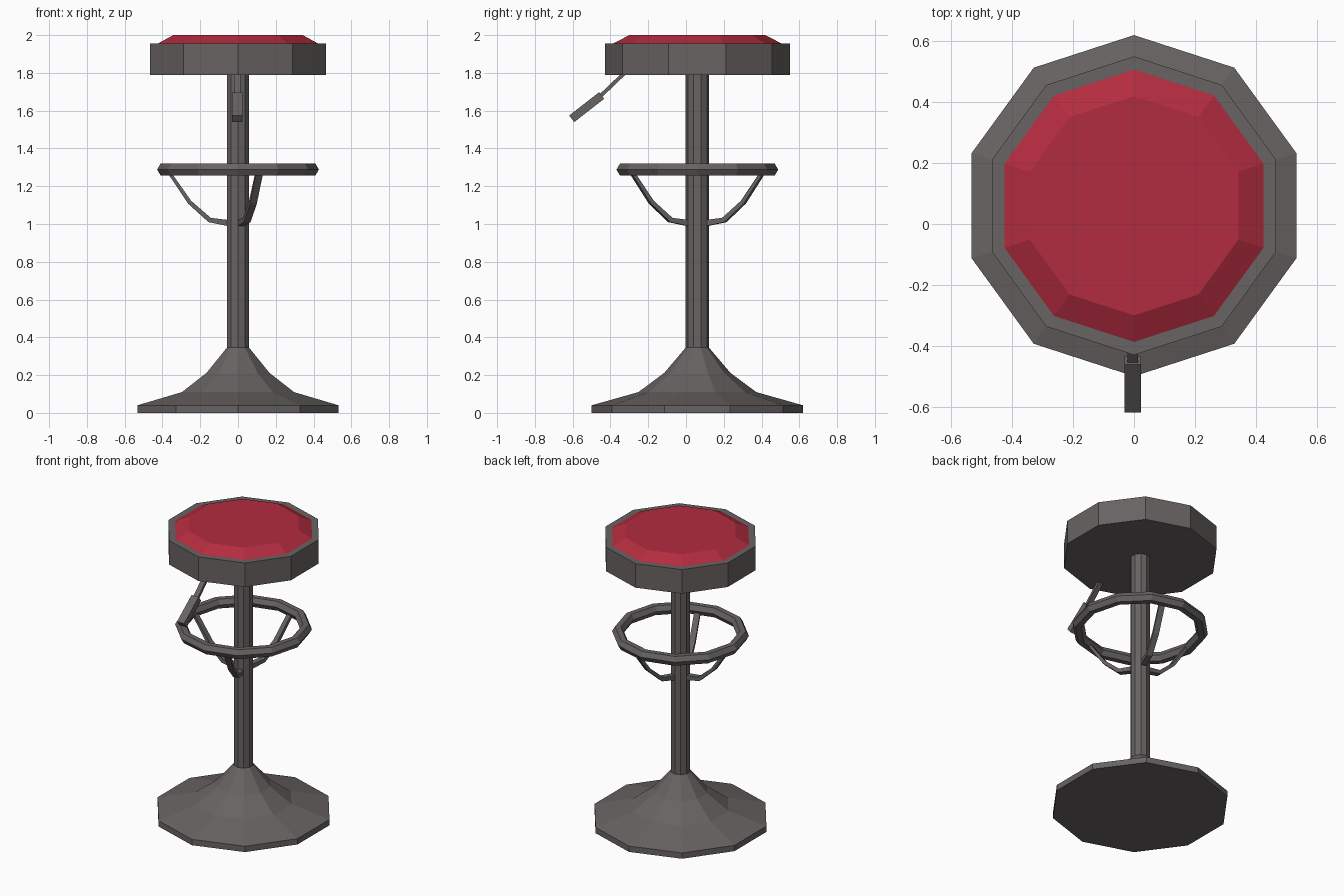
import bpy, bmesh
from math import sin, cos, pi, radians
from mathutils import Vector, Matrix

if "Cube" in bpy.data.objects:
    bpy.data.objects.remove(bpy.data.objects["Cube"])

CY = 0.06  # centre line of the stool (the lever shifts it off y = 0)


def material(name, rgb):
    m = bpy.data.materials.new(name)
    m.diffuse_color = (*rgb, 1)
    m.use_nodes = True
    m.node_tree.nodes["Principled BSDF"].inputs["Base Color"].default_value = m.diffuse_color
    return m


STEEL = material("dark_steel", (0.14, 0.125, 0.125))
RED = material("red_leather", (0.45, 0.025, 0.05))


def finish(bm, name, mat):
    bmesh.ops.recalc_face_normals(bm, faces=bm.faces)
    me = bpy.data.meshes.new(name)
    bm.to_mesh(me)
    bm.free()
    me.materials.append(mat)
    ob = bpy.data.objects.new(name, me)
    bpy.context.collection.objects.link(ob)
    return ob


def skin(bm, rings, wrap=False):
    """Bridge consecutive vertex rings with quads."""
    n = len(rings[0])
    pairs = list(zip(rings, rings[1:])) + ([(rings[-1], rings[0])] if wrap else [])
    for a, b in pairs:
        for i in range(n):
            j = (i + 1) % n
            bm.faces.new((a[i], a[j], b[j], b[i]))


def lathe(name, profile, sides, mat, bottom=False, top=False, closed=False):
    """Revolve (radius, z) points, with one corner facing the back."""
    bm = bmesh.new()
    angles = [pi / 2 + 2 * pi * i / sides for i in range(sides)]
    rings = [[bm.verts.new((r * cos(a), CY + r * sin(a), z)) for a in angles]
             for r, z in profile]
    skin(bm, rings, closed)
    if bottom:
        bm.faces.new(rings[0])
    if top:
        bm.faces.new(rings[-1])
    return finish(bm, name, mat)


def bracket(name, angle, path):
    """Flat bar following (radius, z, thickness) points outwards from the pole."""
    bm = bmesh.new()
    out = Vector((cos(angle), sin(angle), 0))
    side = Vector((-sin(angle), cos(angle), 0)) * 0.019
    rings = []
    for i, (r, z, t) in enumerate(path):
        p, q = path[max(i - 1, 0)], path[min(i + 1, len(path) - 1)]
        d = Vector((q[0] - p[0], q[1] - p[1])).normalized()
        nrm = (out * -d.y + Vector((0, 0, d.x))) * t / 2
        c = Vector((0, CY, z)) + out * r
        rings.append([bm.verts.new(c + s * side + u * nrm)
                      for s, u in ((-1, -1), (1, -1), (1, 1), (-1, 1))])
    skin(bm, rings)
    bm.faces.new(rings[0])
    bm.faces.new(rings[-1])
    return finish(bm, name, STEEL)


def bar(name, a, b, width, thick):
    """Box between two (y, z) points."""
    d = Vector((0, b[0] - a[0], b[1] - a[1]))
    mid = Vector((-0.004, (a[0] + b[0]) / 2, (a[1] + b[1]) / 2))
    rot = Vector((0, 1, 0)).rotation_difference(d).to_matrix().to_4x4()
    bm = bmesh.new()
    bmesh.ops.create_cube(bm, size=1, matrix=Matrix.Translation(mid) @ rot
                          @ Matrix.Diagonal((width, d.length, thick, 1)))
    return finish(bm, name, STEEL)


# flared base and pole
lathe("base", [(0.56, 0), (0.56, 0.04), (0.312, 0.11), (0.175, 0.212), (0.062, 0.345)],
      10, STEEL, bottom=True)
lathe("pole", [(0.062, 0.345), (0.062, 1.79)], 10, STEEL)

# seat tray and padded cushion
lathe("seat", [(0.49, 1.79), (0.49, 1.955), (0.447, 1.955)], 10, STEEL, bottom=True)
lathe("cushion", [(0.447, 1.955), (0.36, 2.0)], 10, RED, top=True)

# footrest ring with hexagonal section
ring = [(0.391 + 0.037 * cos(k * pi / 3), 1.288 + 0.037 * sin(k * pi / 3)) for k in range(6)]
lathe("foot_ring", ring, 12, STEEL, closed=True)

# three curved brackets, on faces of the ten-sided pole
path = [(0.05, 1.005, 0.032), (0.15, 1.021, 0.026), (0.256, 1.115, 0.022), (0.35, 1.252, 0.018),
        (0.372, 1.285, 0.018)]
for i, deg in enumerate((-72, 72, 180)):
    bracket(f"ring_bracket_{i + 1}", radians(deg), path)

# height lever: rod and grip
bar("lever_rod", (-0.45, 1.68), (-0.33, 1.795), 0.035, 0.02)
bar("lever_grip", (-0.605, 1.557), (-0.447, 1.68), 0.054, 0.044)
